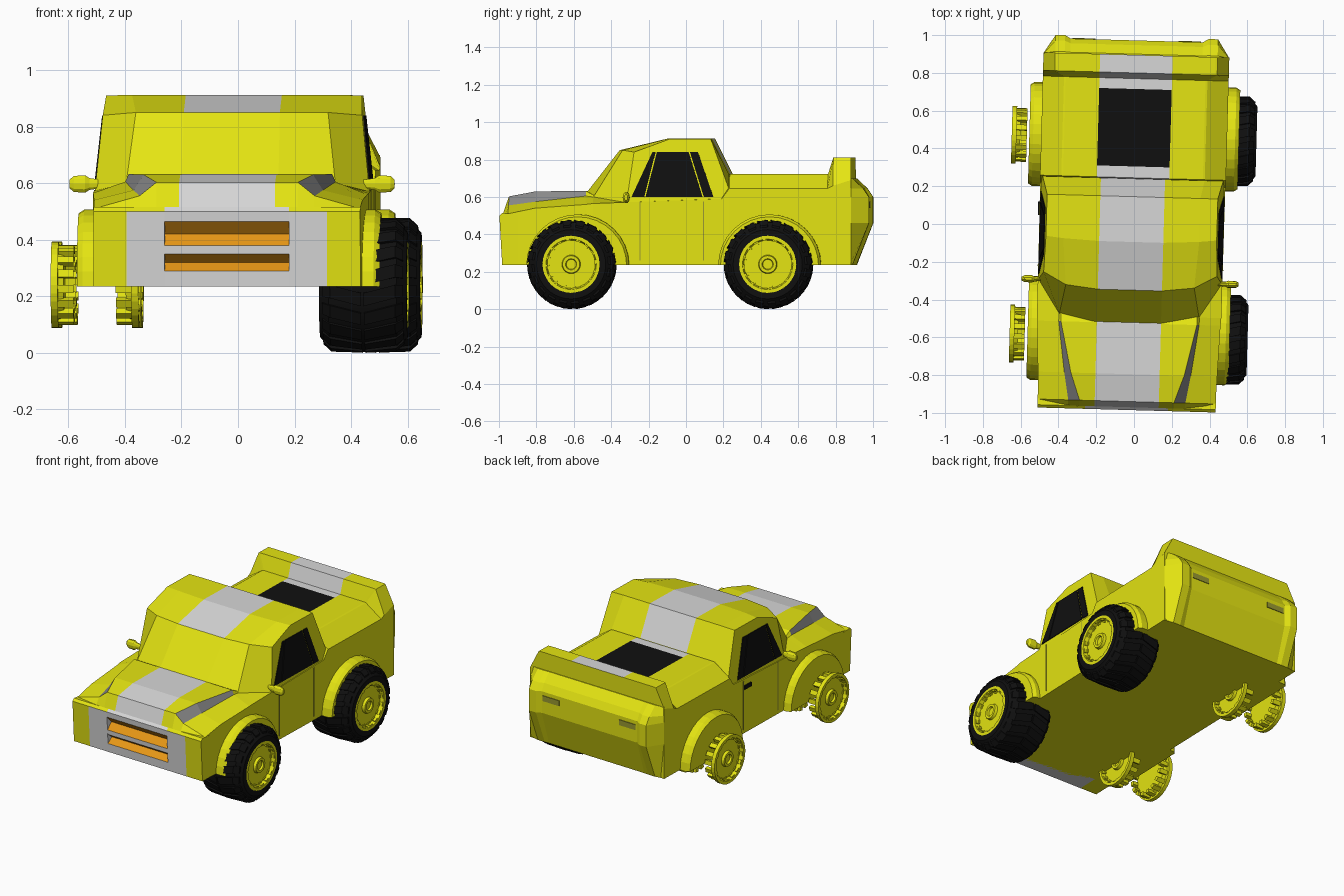
import bpy, bmesh
from math import sin, cos, pi, radians
from mathutils import Matrix

old = bpy.data.objects.get("Cube")
if old:
    bpy.data.objects.remove(old, do_unlink=True)


def material(name, r, g, b):
    m = bpy.data.materials.new(name)
    m.use_nodes = True
    m.diffuse_color = (r, g, b, 1)
    bsdf = m.node_tree.nodes["Principled BSDF"]
    bsdf.inputs["Base Color"].default_value = (r, g, b, 1)
    return m


YELLOW, STRIPE, ORANGE, LAMP, BLACK, OLIVE = range(6)
MATS = [material("yellow paint", .78, .78, .006), material("pale grey stripe", .68, .68, .68),
        material("orange grille", .8, .31, .008), material("lamp grey", .25, .25, .25),
        material("black", .005, .005, .005), material("olive trim", .32, .32, .03)]

# The whole truck sits slightly turned on its base
PLACE = Matrix.Translation((-.012, .005, 0)) @ Matrix.Rotation(radians(-1.6), 4, 'Z')


def loft(bm, rows, pick=YELLOW, close=False):
    """Skin closed rings of points; pick is a colour or a rule of (row, side)."""
    rule = pick if callable(pick) else lambda i, j: pick
    rings = [[bm.verts.new(p) for p in row] for row in rows]
    n = len(rings[0])
    pairs = list(zip(rings, rings[1:]))
    if close:
        pairs.append((rings[-1], rings[0]))
    for i, (a, b) in enumerate(pairs):
        for j in range(n):
            k = (j + 1) % n
            bm.faces.new((a[j], a[k], b[k], b[j])).material_index = rule(i, j)
    if not close:
        for ring_verts in (rings[0], rings[-1]):
            bm.faces.new(ring_verts).material_index = rule(-1, 0)


def finish(name, bm, smooth=False):
    bmesh.ops.recalc_face_normals(bm, faces=bm.faces[:])
    mesh = bpy.data.meshes.new(name)
    bm.to_mesh(mesh)
    bm.free()
    for m in MATS:
        mesh.materials.append(m)
    ob = bpy.data.objects.new(name, mesh)
    bpy.context.collection.objects.link(ob)
    ob.matrix_world = PLACE
    if smooth:
        bpy.ops.object.select_all(action='DESELECT')
        ob.select_set(True)
        bpy.context.view_layer.objects.active = ob
        bpy.ops.object.shade_smooth_by_angle(angle=radians(35))
    return ob


def part(name, rows, pick=YELLOW, close=False, smooth=False):
    bm = bmesh.new()
    loft(bm, rows, pick, close)
    return finish(name, bm, smooth)


def mirrored(half):
    return half + [(-x, y, z) for x, y, z in reversed(half)]


def across(x, profile):
    return [(x, y, z) for y, z in profile]


def ring(x, r, y, z, n=32, flat=1):
    return [(x, y + r * flat * cos(2 * pi * k / n), z + r * sin(2 * pi * k / n)) for k in range(n)]


def rect(y0, y1, z0, z1):
    return [(y0, z0), (y1, z0), (y1, z1), (y0, z1)]


# Lower body: sections from nose to tail
def section(y, w, side, shoulder, edge, stripe):
    return mirrored([(w, y, .235), (w, y, side), (shoulder[0], y, shoulder[1]),
                     (edge[0], y, edge[1]), (stripe, y, edge[1])])


nose = mirrored([(.47, -.85, .235), (.47, -.965, .49), (.31, -.975, .512),
                 (.25, -.975, .515), (.17, -.975, .515)])
deck = [section(y, .492, .645, (.38, .72), (.37, .722), .192) for y in (.24, .30, .71, .765)]
spoiler = [section(y, .492, z, (.43, .81), (.42, .812), .192) for y, z in ((.795, .66), (.89, .69))]
body_rows = [nose,
             section(-.945, .47, .51, (.31, .555), (.25, .603), .17),
             section(-.80, .475, .54, (.335, .575), (.30, .63), .17),
             section(-.53, .485, .56, (.372, .605), (.36, .632), .17),
             section(-.49, .488, .565, (.372, .60), (.36, .61), .17),
             section(.20, .49, .59, (.372, .60), (.36, .61), .17)] + deck + spoiler


def body_colour(i, j):
    if j == 4 and i >= 0:
        return BLACK if i == 7 else STRIPE
    return LAMP if j in (2, 6) and i in (1, 2) else YELLOW


part("body", body_rows, body_colour)


# Cab with sides leaning inwards
def lean(z):
    return .487 - (z - .56) * .1


def cab_row(side, mid, centre):
    return mirrored([(lean(.56), side[0], .56), (lean(side[1]), *side),
                     mid, (.17, *centre)])


cab_rows = [cab_row((-.31, .57), (.37, -.49, .60), (-.55, .60)),
            cab_row((-.27, .84), (.34, -.335, .85), (-.355, .85)),
            cab_row((-.08, .91), (.36, -.09, .912), (-.10, .912)),
            cab_row((.14, .91), (.36, .14, .912), (.14, .912)),
            cab_row((.235, .65), (.38, .235, .722), (.235, .722))]
part("cab", cab_rows, lambda i, j: STRIPE if j == 3 and i > 0 else YELLOW)

# Front bumper: outer ends, grey panels, and a notched orange grille
front = [(-.84, .235), (-.975, .235), (-.99, .50), (-.975, .515), (-.84, .50)]
grooved = front[:2] + [(-.978, .29), (-.94, .32), (-.98, .35), (-.982, .38),
                       (-.945, .42), (-.987, .465)] + front[2:]
bm = bmesh.new()
for s in (1, -1):
    loft(bm, [across(s * .472, front), across(s * .355, front)])
    loft(bm, [across(s * .355, front), across(s * .22, front)],
         lambda i, j: STRIPE if j in (0, 1) else YELLOW)
loft(bm, [across(-.22, grooved), across(.22, grooved)],
     lambda i, j: ORANGE if j in (2, 3, 5, 6) else STRIPE if j < 9 else YELLOW)
finish("front_bumper", bm)

# Tailgate: pods at the ends, recessed middle
tail = [(0, .235), (.012, .235), (.10, .46), (.10, .60), (.07, .645), (.012, .70), (0, .70)]
spans = [(.49, .05), (.43, 1), (.38, 1), (.35, .82)]
spans += [(-x, k) for x, k in reversed(spans)]
part("tailgate", [[(x, .885 + y * k, z) for y, z in tail] for x, k in spans])

for s, side in ((1, "left"), (-1, "right")):
    part(side + "_tail_mark", [across(s * x, rect(.96, .971, .54, .575)) for x in (.22, .34)], OLIVE)

    # Side glass in three panes
    bm = bmesh.new()
    panes = [[(-.283, .6), (-.215, .6), (-.155, .84), (-.172, .84)],
             [(-.208, .6), (.097, .6), (.022, .84), (-.148, .84)],
             [(.104, .6), (.155, .6), (.072, .84), (.029, .84)]]
    for pane in panes:
        loft(bm, [[(s * (lean(z) + d), y, z) for y, z in pane] for d in (-.003, .005)], BLACK)
    finish(side + "_windows", bm)

    # Door seams
    bm = bmesh.new()
    for y in (-.24, .10):
        loft(bm, [across(s * x, rect(y, y + .006, .26, .575)) for x in (.48, .4915)], OLIVE)
    finish(side + "_door_seams", bm)

    # Door mirror
    part(side + "_mirror", [ring(s * x, r, -.31, .597, 10, .6) for x, r in
                            ((.46, .015), (.505, .022), (.52, .032), (.56, .03), (.575, .016))])

    for end, wy, ay, flare, outer in (("front", -.602, -.57, .535, .63),
                                      ("rear", .45, .457, .555, .648)):
        # Wheel arch as a half disc
        arch = [[(s * x, ay + r * cos(pi * k / 16), .235 + (r - .003) * sin(pi * k / 16))
                 for k in range(17)] for x, r in ((.42, .275), (flare - .02, .275), (flare, .262))]
        part(f"{side}_{end}_arch", arch)

        def polar(x, r0, r1, a0, a1):
            return [(s * x, wy + r * cos(a), .24 + r * sin(a))
                    for r, a in ((r0, a0), (r1, a0), (r1, a1), (r0, a1))]

        # Inner and outer rims with lugs behind the flange
        inner = outer - .31
        rim = [(.045, .01), (.045, .125), (.025, .132), (.025, .153), (0, .153), (0, .135),
               (.025, .128), (.025, .05), (.008, .046), (.008, .03), (.02, .026), (.02, .01)]
        bm = bmesh.new()
        for edge, d in ((outer, -1), (inner, 1)):
            loft(bm, [ring(s * (edge + d * x), r, wy, .24) for x, r in rim])
            for k in range(16):
                a = 2 * pi * k / 16
                loft(bm, [polar(edge + d * .02, .118, .142, a, a + .2),
                          polar(edge + d * .08, .118, .142, a, a + .2)])
                loft(bm, [polar(edge + d * .003, .126, .142, a, a + .2),
                          polar(edge + d * .03, .126, .142, a, a + .2)])
        finish(f"{side}_{end}_rims", bm)

        # Tyres are fitted on one side only
        if s > 0:
            tyre = [(0, .152), (0, .185), (.035, .225), (.155, .232),
                    (.275, .225), (.31, .185), (.31, .152)]
            part(f"{side}_{end}_tyre", [ring(inner + x, r, wy, .24, 40) for x, r in tyre],
                 BLACK, close=True, smooth=True)
            bm = bmesh.new()
            for k in range(20):
                a = 2 * pi * k / 20
                for edge, d in ((inner, 1), (outer, -1)):
                    loft(bm, [polar(edge + d * .012, .16, .21, a, a + .2),
                              polar(edge + d * .04, .19, .236, a, a + .2),
                              polar(edge + d * .15, .2, .24, a + .12, a + .32)], BLACK)
            finish(f"{side}_{end}_tread", bm)

# Door handle
part("door_handle", [across(x, rect(.03, .10, .52, .545)) for x in (-.48, -.498)], BLACK)
